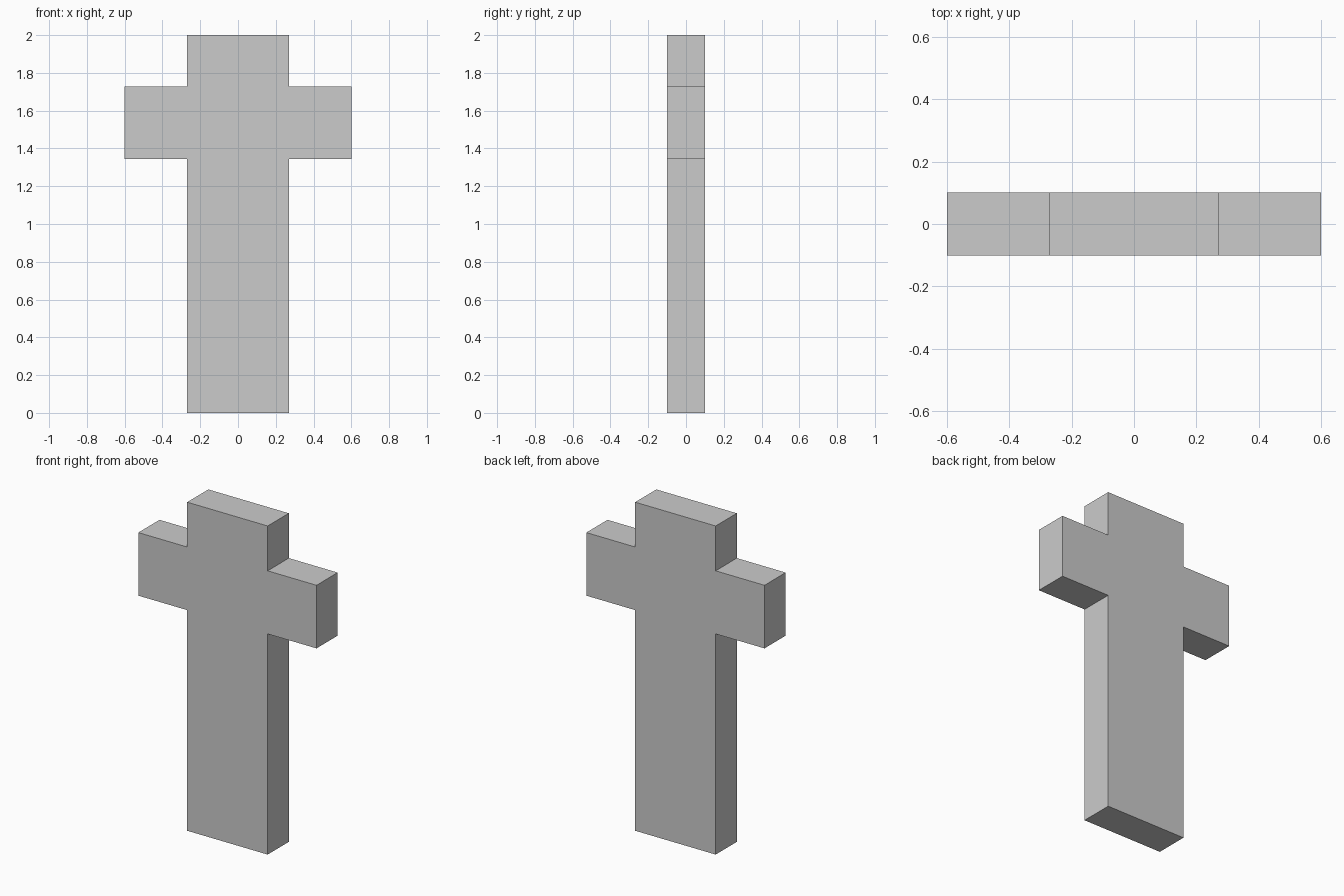
import bpy
import bmesh

if "Cube" in bpy.data.objects:
    bpy.data.objects.remove(bpy.data.objects["Cube"])

SHAFT = 0.271              # half width of the upright
ARM = 0.60                 # half span of the arms
ARM_LOW, ARM_HIGH = 1.343, 1.727
HEIGHT, DEPTH = 2.0, 0.203

# Right half of the cross outline, mirrored to close the profile
right = [(SHAFT, 0), (SHAFT, ARM_LOW), (ARM, ARM_LOW),
         (ARM, ARM_HIGH), (SHAFT, ARM_HIGH), (SHAFT, HEIGHT)]
outline = right + [(-x, z) for x, z in reversed(right)]

# Front face extruded straight back
bm = bmesh.new()
front = bm.faces.new([bm.verts.new((x, -DEPTH / 2, z)) for x, z in outline])
ext = bmesh.ops.extrude_face_region(bm, geom=[front], use_keep_orig=True)
back = [v for v in ext["geom"] if isinstance(v, bmesh.types.BMVert)]
bmesh.ops.translate(bm, vec=(0, DEPTH, 0), verts=back)
bmesh.ops.recalc_face_normals(bm, faces=bm.faces)

mesh = bpy.data.meshes.new("cross")
bm.to_mesh(mesh)
bm.free()
bpy.context.collection.objects.link(bpy.data.objects.new("cross", mesh))
